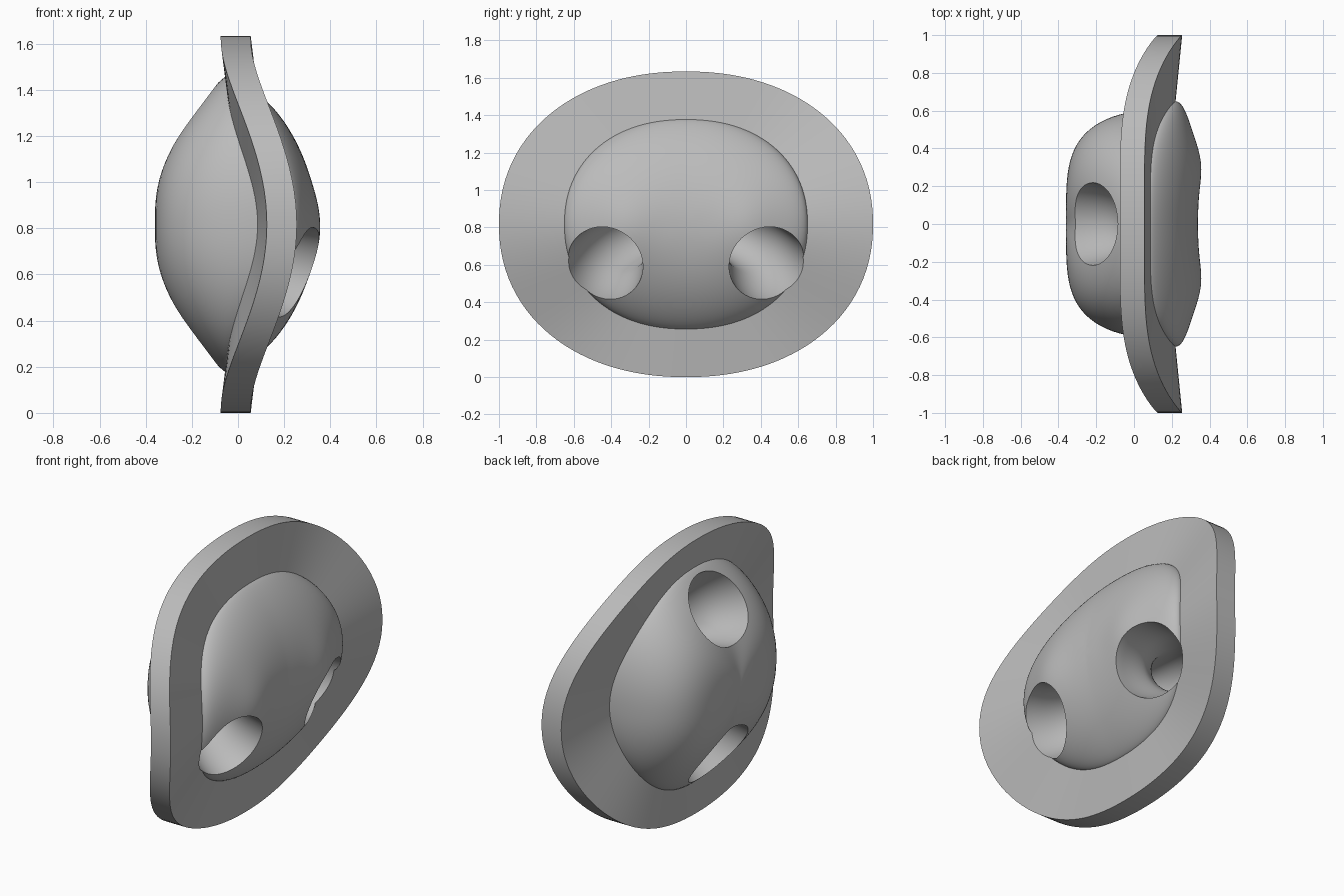
import bpy, bmesh, math
from mathutils import Vector

cube = bpy.data.objects.get("Cube")
if cube:
    bpy.data.objects.remove(cube, do_unlink=True)

MID = 0.817          # height of the centre
SEG = 128

grey = bpy.data.materials.new("plain grey")
grey.use_nodes = True
colour = (0.5, 0.5, 0.5, 1)
grey.diffuse_color = colour
grey.node_tree.nodes["Principled BSDF"].inputs["Base Color"].default_value = colour


def oval(a, half_y, half_z, n):
    """Radius of a rounded oval at angle a."""
    c, s = abs(math.cos(a)), abs(math.sin(a))
    return ((c / half_y) ** n + (s / half_z) ** n) ** (-1 / n)


def saddle(a, rho):
    """Middle sheet of the wavy disc."""
    return 0.09 + 0.1 * rho * (2 * abs(math.cos(a)) ** 5.5 - 1)


def brow(y, z):
    """Soft swelling above each side opening."""
    return 0.03 * math.exp(-((abs(y) - 0.33) / 0.16) ** 2 - ((z - 0.8) / 0.2) ** 2)


def make_object(name, bm):
    bmesh.ops.recalc_face_normals(bm, faces=bm.faces)
    mesh = bpy.data.meshes.new(name)
    bm.to_mesh(mesh)
    bm.free()
    mesh.materials.append(grey)
    obj = bpy.data.objects.new(name, mesh)
    bpy.context.collection.objects.link(obj)
    return obj


def bridge(bm, r1, r2):
    for i in range(len(r1)):
        j = (i + 1) % len(r1)
        bm.faces.new((r1[i], r1[j], r2[j], r2[i]))


def domed_face(bm, side, apex, half_y, half_z, power, edge):
    """One side of the disc with its dome; returns the rim ring."""
    centre = bm.verts.new((apex, 0, MID))
    last = None
    dome = [math.sin(math.pi / 2 * k / 24) for k in range(1, 25)]
    rings = [(t, 0) for t in dome] + [(1, k / 10) for k in range(1, 11)]
    for t, out in rings:
        ring = []
        for i in range(SEG):
            a = 2 * math.pi * i / SEG
            inner, rim = oval(a, half_y, half_z, 2.2), oval(a, 1, 0.817, 2.15)
            r = t * inner + out * (rim - inner)
            y, z = r * math.cos(a), MID + r * math.sin(a)
            x = saddle(a, max(r, inner) / rim) + side * 0.065
            w = math.cos(a) ** 2
            p = power[0] + w * (power[1] - power[0])
            e = edge[0] + w * (edge[1] - edge[0])
            x += (apex - x) * max(0, 1 - t ** p) ** e
            if side > 0:
                x += brow(y, z) * (1 - t ** 4)
            ring.append(bm.verts.new((x, y, z)))
        if last:
            bridge(bm, last, ring)
        else:
            for i in range(SEG):
                bm.faces.new((centre, ring[i], ring[(i + 1) % SEG]))
        last = ring
    return last


# Wavy disc with a dome on each side
bm = bmesh.new()
rim_a = domed_face(bm, 1, 0.338, 0.65, 0.56, (2, 2.4), (0.8, 0.5))
rim_b = domed_face(bm, -1, -0.36, 0.6, 0.64, (1.75, 4), (0.85, 0.5))
bridge(bm, rim_a, rim_b)
body = make_object("domed_disc", bm)


def tunnel(name, points):
    """Tube through points (x, y, z, radius), smoothed by a spline."""
    pts = [Vector(p) for p in points]
    pts = [2 * pts[0] - pts[1]] + pts + [2 * pts[-1] - pts[-2]]
    path = []
    for k in range(1, len(pts) - 2):
        p0, p1, p2, p3 = pts[k - 1:k + 3]
        for s in range(10):
            u = s / 10
            path.append(0.5 * (2 * p1 + (p2 - p0) * u + (2 * p0 - 5 * p1 + 4 * p2 - p3) * u ** 2
                               + (3 * p1 - p0 - 3 * p2 + p3) * u ** 3))
    path.append(pts[-2])
    side = Vector((0, 0, 1)) if abs(pts[1].y) > 0.1 else Vector((0, 1, 0))
    bm = bmesh.new()
    rings = []
    for k, p in enumerate(path):
        tan = (path[min(k + 1, len(path) - 1)] - path[max(k - 1, 0)]).xyz.normalized()
        n = (side - tan * side.dot(tan)).normalized()
        b = tan.cross(n)
        rings.append([bm.verts.new(p.xyz + p.w * (math.cos(a) * n + math.sin(a) * b))
                      for a in (2 * math.pi * i / 48 for i in range(48))])
    for r1, r2 in zip(rings, rings[1:]):
        bridge(bm, r1, r2)
    bm.faces.new(rings[0])
    bm.faces.new(rings[-1])
    obj = make_object(name, bm)
    obj.hide_render = True
    return obj


# Two crossing tunnels, each bending beneath the opposite dome
half = [(0.5, 0.46, 0.56, 0.225), (0.24, 0.43, 0.61, 0.205), (0.02, 0.35, 0.71, 0.155), (-0.14, 0.17, 0.795, 0.125)]
side_tunnel = tunnel("side_tunnel_cutter", half + [(-0.18, 0, MID, 0.12)]
                     + [(x, -y, z, r) for x, y, z, r in reversed(half)])
half = [(-0.5, 0.56, 0.26), (-0.22, 0.445, 0.22), (0, 0.32, 0.155), (0.13, 0.17, 0.125)]
upright_tunnel = tunnel("upright_tunnel_cutter",
                        [(x, 0, MID + d, r) for x, d, r in half] + [(0.17, 0, MID, 0.12)]
                        + [(x, 0, MID - d, r) for x, d, r in reversed(half)])

bpy.context.view_layer.objects.active = body
for cutter in (side_tunnel, upright_tunnel):
    mod = body.modifiers.new("cut", 'BOOLEAN')
    mod.operation = 'DIFFERENCE'
    mod.solver = 'EXACT'
    mod.object = cutter
    bpy.ops.object.modifier_apply(modifier=mod.name)
    bpy.data.objects.remove(cutter, do_unlink=True)

bpy.ops.object.select_all(action='DESELECT')
body.select_set(True)
bpy.ops.object.shade_smooth_by_angle(angle=math.radians(35))
